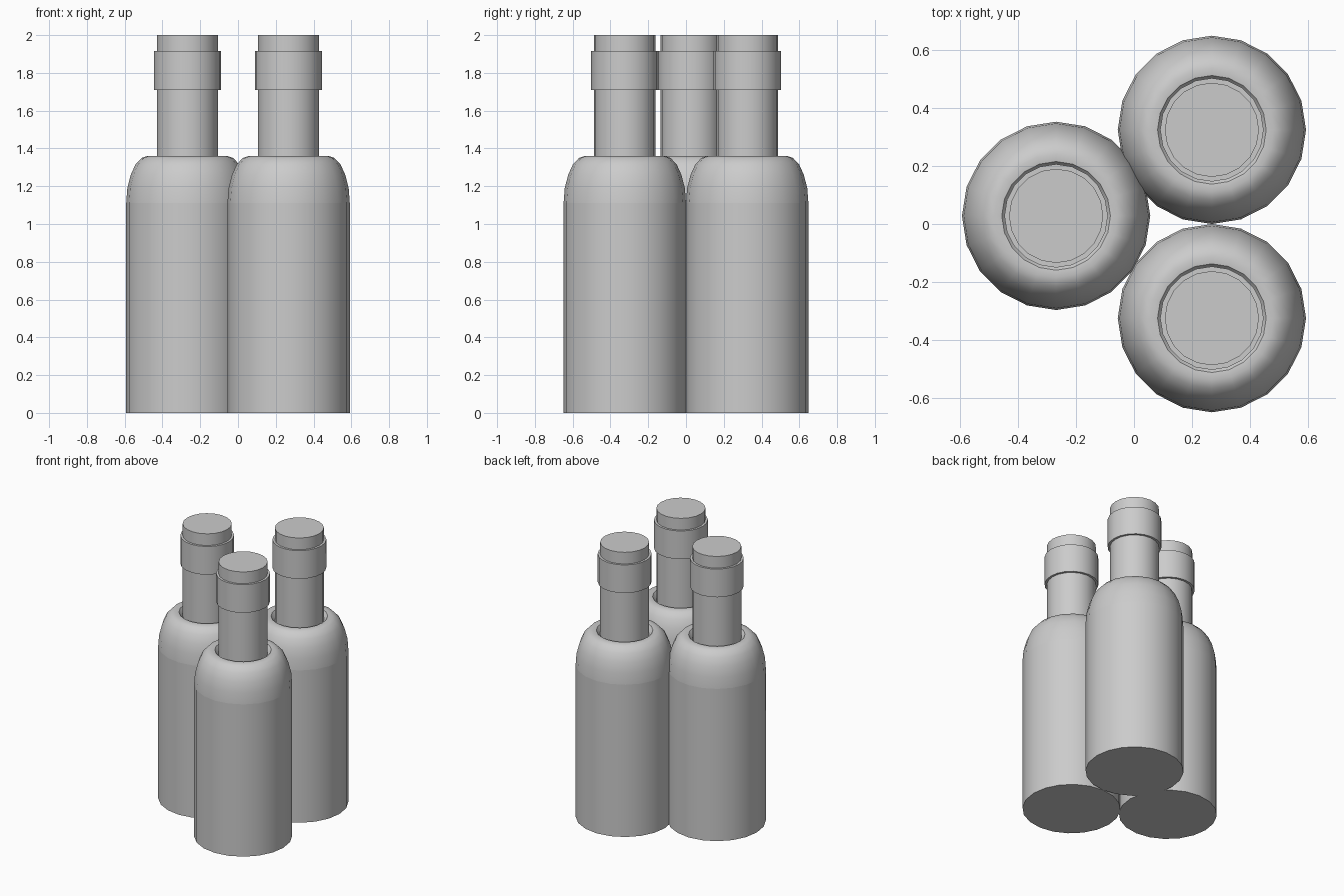
import bpy
import bmesh
from math import cos, sin, radians, tau

cube = bpy.data.objects.get("Cube")
if cube:
    bpy.data.objects.remove(cube, do_unlink=True)

SIDES = 20
BODY_R, NECK_R, COLLAR_R = 0.324, 0.162, 0.178

# One plain grey for everything
grey = bpy.data.materials.new("plain_grey")
grey.use_nodes = True
grey.diffuse_color = (0.6, 0.6, 0.6, 1)
grey.node_tree.nodes["Principled BSDF"].inputs["Base Color"].default_value = (0.6, 0.6, 0.6, 1)


def lathe(name, profile, centre, cap_bottom=False, cap_top=False):
    """Spin a (radius, height) profile around the vertical axis."""
    bm = bmesh.new()
    rings = [[bm.verts.new((r * cos(tau * i / SIDES), r * sin(tau * i / SIDES), z))
              for i in range(SIDES)] for r, z in profile]
    for low, high in zip(rings, rings[1:]):
        for i in range(SIDES):
            j = (i + 1) % SIDES
            bm.faces.new((low[i], low[j], high[j], high[i]))
    if cap_bottom:
        bm.faces.new(rings[0][::-1])
    if cap_top:
        bm.faces.new(rings[-1])
    mesh = bpy.data.meshes.new(name)
    bm.to_mesh(mesh)
    bm.free()
    mesh.materials.append(grey)
    obj = bpy.data.objects.new(name, mesh)
    obj.location = (*centre, 0)
    bpy.context.collection.objects.link(obj)
    bpy.ops.object.select_all(action='DESELECT')
    obj.select_set(True)
    bpy.context.view_layer.objects.active = obj
    bpy.ops.object.shade_smooth_by_angle(angle=radians(40))


def bottle(side, centre):
    # Straight body
    lathe(side + "_body", [(BODY_R, 0), (BODY_R, 1.11)], centre, cap_bottom=True)
    # Rounded shoulder, dipping into a shallow groove at the neck
    lathe(side + "_shoulder",
          [(BODY_R, 1.11), (0.318, 1.19), (0.300, 1.26), (0.275, 1.315),
           (0.242, 1.35), (0.212, 1.36), (0.187, 1.357), (NECK_R, 1.325)], centre)
    # Neck with closed flat top
    lathe(side + "_neck", [(NECK_R, 1.3), (NECK_R, 2)], centre, cap_top=True)
    # Collar band around the neck
    lathe(side + "_collar",
          [(NECK_R, 1.71), (COLLAR_R, 1.71), (COLLAR_R, 1.915), (NECK_R, 1.915)], centre)


for side, centre in {"front": (0.268, -0.324), "back": (0.268, 0.324),
                     "right": (-0.268, 0.028)}.items():
    bottle(side, centre)
